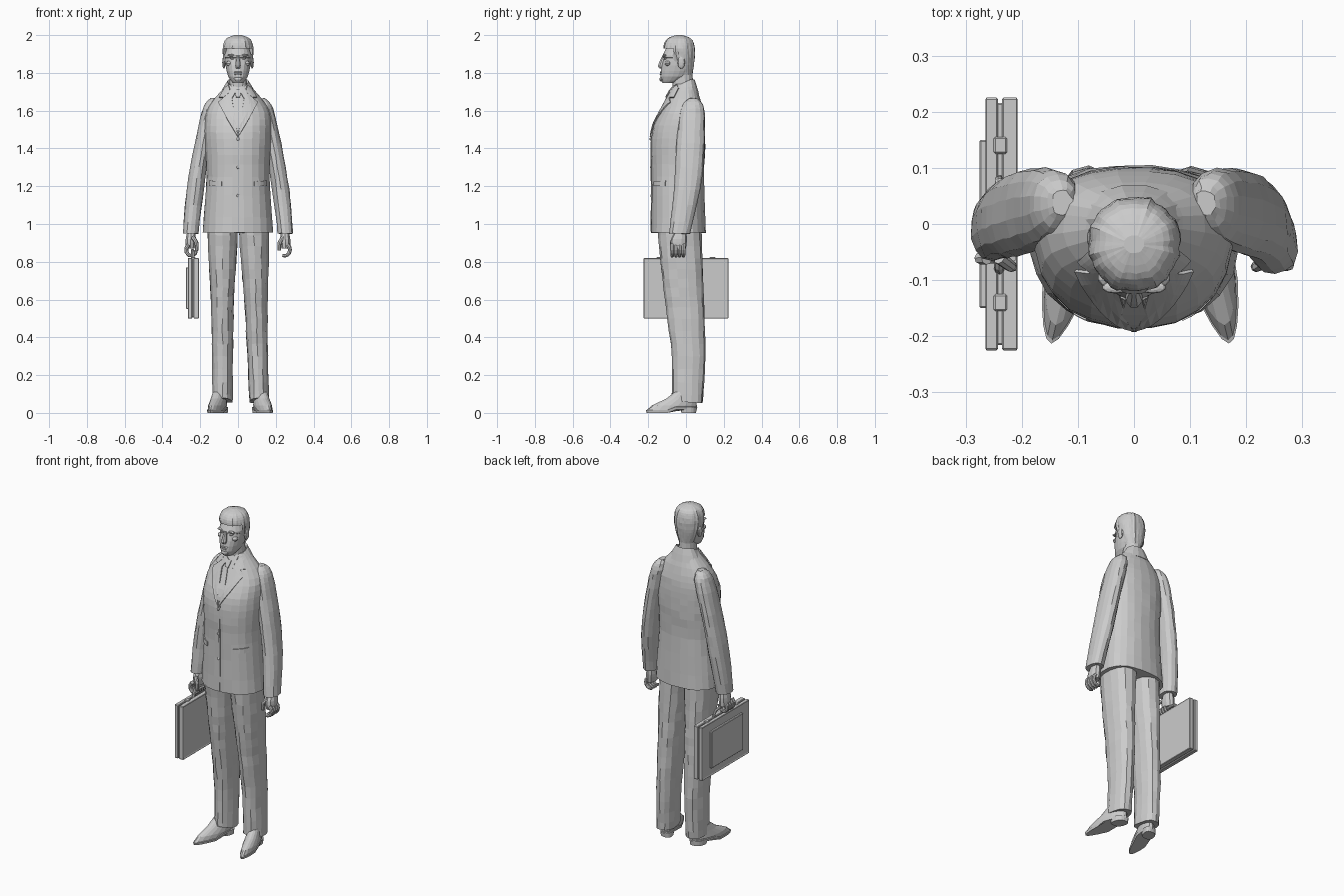
import bpy, bmesh, math, random
from mathutils import Vector

random.seed(4)
if "Cube" in bpy.data.objects:
    bpy.data.objects.remove(bpy.data.objects["Cube"], do_unlink=True)

shade = (0.6, 0.6, 0.6, 1)
grey = bpy.data.materials.new("matte_grey")
grey.use_nodes = True
grey.diffuse_color = shade
grey.node_tree.nodes["Principled BSDF"].inputs["Base Color"].default_value = shade


def finish(name, bm):
    bmesh.ops.recalc_face_normals(bm, faces=bm.faces)
    mesh = bpy.data.meshes.new(name)
    bm.to_mesh(mesh)
    bm.free()
    mesh.materials.append(grey)
    ob = bpy.data.objects.new(name, mesh)
    bpy.context.collection.objects.link(ob)
    return ob


def spline(rows, steps):
    """Smooth curve through the given rows of numbers."""
    rows = [Vector(row) for row in rows]
    padded = [rows[0]] + rows + [rows[-1]]
    result = []
    for a, b, c, d in zip(padded, padded[1:], padded[2:], padded[3:]):
        for step in range(steps):
            t = step / steps
            bend = (2 * a - 5 * b + 4 * c - d) * t * t + (3 * b - a - 3 * c + d) * t ** 3
            result.append(b + ((c - a) * t + bend) / 2)
    return result + [rows[-1]]


def skin(name, loops, keep=None):
    """Join matching loops of points into a capped surface."""
    bm = bmesh.new()
    loops = [[bm.verts.new(point) for point in loop] for loop in loops]
    for low, high in zip(loops, loops[1:]):
        for k in range(len(low)):
            bm.faces.new((low[k - 1], low[k], high[k], high[k - 1]))
    bm.faces.new(loops[0])
    bm.faces.new(loops[-1])
    if keep:
        unwanted = [face for face in bm.faces if not keep(face.calc_center_median())]
        bmesh.ops.delete(bm, geom=unwanted, context="FACES")
    return finish(name, bm)


def loft(name, rings, sides=16, power=2.2, middle=0.5, steps=3, wrinkle=0.0, ridge=0.0, move=Vector, keep=None):
    """Stack rounded outlines, each given as height, half width, front and back."""
    waves = [random.uniform(-ridge, ridge) for _ in range(sides)]
    loops = []
    for z, half, front, back in spline(rings, steps):
        centre, loop = front + (back - front) * middle, []
        for k in range(sides):
            angle = math.tau * (k + 0.5) / sides
            c, s = math.cos(angle), math.sin(angle)
            depth = back - centre if s > 0 else centre - front
            swell = 1 + waves[k] + random.uniform(-ridge, ridge) / 2
            x = swell * half * math.copysign(abs(c) ** (2 / power), c)
            y = centre + swell * depth * math.copysign(abs(s) ** (2 / power), s)
            crumple = Vector([random.uniform(-wrinkle, wrinkle) for _ in range(3)])
            loop.append(move(Vector((x, y, z)) + crumple))
        loops.append(loop)
    return skin(name, loops, keep)


def tube(name, path, radius, sides=8):
    """Tapered round tube along a path."""
    loops, across = [], None
    for i, point in enumerate(path):
        along = (path[min(i + 1, len(path) - 1)] - path[max(i - 1, 0)]).normalized()
        across = (across - along * across.dot(along)).normalized() if across else along.orthogonal().normalized()
        other, width = along.cross(across), radius * (1 - 0.3 * i / len(path))
        angles = [math.tau * k / sides for k in range(sides)]
        loops.append([point + width * (across * math.cos(a) + other * math.sin(a)) for a in angles])
    return skin(name, loops)


def box(name, centre, size, inset=0):
    """Bevelled box, with an optional sunken panel on the side facing +x or -x."""
    bm = bmesh.new()
    bmesh.ops.create_cube(bm, size=1)
    for vert in bm.verts:
        vert.co = Vector(centre) + vert.co * Vector(size)
    if inset:
        panel = [face for face in bm.faces if face.normal.x * inset > 0.9]
        bmesh.ops.inset_region(bm, faces=panel, thickness=0.012, depth=-0.004)
    ob = finish(name, bm)
    edge = ob.modifiers.new("edge", "BEVEL")
    edge.width, edge.segments = 0.003, 1


def blob(name, centre, size):
    bm = bmesh.new()
    bmesh.ops.create_uvsphere(bm, u_segments=10, v_segments=6, radius=1)
    for vert in bm.verts:
        vert.co = Vector(centre) + Vector([a * b for a, b in zip(vert.co, size)])
    return finish(name, bm)


def on_jacket(x, z, lift):
    hit, place, normal, index = jacket.ray_cast((x, -1, z), (0, 1, 0))
    return Vector((x, (place.y if hit else -0.06) - lift, z))


def cloth_plate(name, outline, lift, side=1):
    """Thin plate drawn in x and z, laid on the front of the jacket."""
    bm = bmesh.new()
    bm.faces.new([bm.verts.new((side * x, 0, z)) for x, z in outline])
    bmesh.ops.triangulate(bm, faces=bm.faces)
    bmesh.ops.subdivide_edges(bm, edges=bm.edges, cuts=3, use_grid_fill=True)
    for vert in bm.verts:
        vert.co = on_jacket(vert.co.x, vert.co.z, lift)
    cloth = finish(name, bm).modifiers.new("cloth", "SOLIDIFY")
    cloth.thickness, cloth.offset = 0.006, 0


# Jacket body and standing collar
jacket = loft("jacket", [(.955, .188, -.185, .105), (1.25, .167, -.182, .096), (1.41, .173, -.187, .102),
                         (1.52, .176, -.172, .1), (1.62, .157, -.12, .087), (1.74, .058, -.06, .05)],
              sides=24, power=2.3, middle=.58, wrinkle=.0015)
bpy.context.view_layer.update()
loft("jacket_collar", [(1.69, .1, -.09, .07), (1.765, .056, -.05, .046), (1.74, .05, -.045, .04)], steps=2,
     move=lambda v: v + Vector((0, 0, min(0, v.y / 2 - .01))))

# Shirt front, tie, buttons, lapels and pockets
cloth_plate("shirt_front", [(-.05, 1.735), (0, 1.48), (.05, 1.735)], .001)
cloth_plate("tie_blade", [(0, 1.69), (-.022, 1.56), (0, 1.48), (.022, 1.56)], .006)
cloth_plate("tie_knot", [(-.018, 1.71), (-.01, 1.67), (.01, 1.67), (.018, 1.71)], .012)
cloth_plate("jacket_front_edge", [(0, 1.47), (0, .96), (.01, .96), (.01, 1.47)], .002)
for height in (1.45, 1.3, 1.15):
    blob("jacket_button", on_jacket(0, height, .004), (.008, .005, .008))
for s, side in ((1, "left"), (-1, "right")):
    cloth_plate(side + "_lapel", [(.04, 1.715), (0, 1.46), (.06, 1.56), (.105, 1.645), (.08, 1.665)], .007, s)
    cloth_plate(side + "_collar_leaf", [(.05, 1.735), (.04, 1.7), (.075, 1.67), (.1, 1.67), (.07, 1.72)], .008, s)
    cloth_plate(side + "_shirt_collar", [(.046, 1.74), (.006, 1.71), (.034, 1.66)], .008, s)
    cloth_plate(side + "_pocket_flap", [(.085, 1.225), (.15, 1.23), (.15, 1.2), (.085, 1.2)], .004, s)

for s, side in ((1, "left"), (-1, "right")):
    # Sleeve, curving out from the shoulder
    def hang(v):
        drop = v.z - .95
        swing = .08 * max(0, 1.25 - v.z) if s < 0 else 0
        return Vector((s * (v.x + .25 - .07 * drop - .14 * drop ** 2), v.y + swing, v.z))

    loft(side + "_sleeve", [(.95, .042, -.09, .02), (1.18, .046, -.065, .074), (1.36, .045, -.054, .094),
                            (1.55, .045, -.04, .1), (1.63, .04, -.02, .09), (1.665, .018, .015, .06)],
         sides=14, wrinkle=.002, move=hang)

    # Hand with curled fingers; the right one grips further round
    loft(side + "_hand", [(.87, .024, -.08, 0), (.92, .028, -.08, .005), (.97, .02, -.05, 0)], sides=10,
         move=lambda v: hang(v) - Vector((s * .002, 0, 0)))
    sweep = 3 if s > 0 else 4.2
    for finger in range(4):
        y = -.073 + .02 * finger + (.012 if s < 0 else 0)
        angles = [1 - sweep * step / 6 for step in range(7)]
        tube(side + "_finger", [Vector((s * (.247 + .028 * math.cos(a)), y, .863 + .032 * math.sin(a)))
                                for a in angles], .0115)
    tube(side + "_thumb", spline([(s * .24, -.06, .93), (s * .22, -.075, .9), (s * .218, -.075, .86)], 2), .012)

    # Trouser leg, the left one set slightly wider
    def stand(v):
        centre = .113 - .03 * v.z if s > 0 else .082
        return Vector((s * centre + v.x, v.y, v.z + max(0, -v.y) * .3 * (v.z < .08)))

    loft(side + "_trouser_leg", [(.055, .053, -.075, .088), (.3, .056, -.075, .102), (.56, .061, -.106, .097),
                                 (.76, .072, -.13, .088), (.98, .083, -.15, .08)],
         sides=14, steps=4, wrinkle=.0025, move=stand)

    # Pointed shoe turned outwards, with a raised arch and a heel
    def turn(v):
        taper = 1 + 2.3 * min(0, v.y + .06)
        arch = .018 if v.z < .02 and v.y > -.08 else 0
        return Vector(((.118 if s > 0 else -.096) + v.x * taper - s * v.y * .24, v.y, v.z + arch))

    loft(side + "_shoe", [(0, .045, -.208, .058), (.014, .048, -.213, .06), (.016, .044, -.207, .057),
                          (.04, .044, -.18, .057), (.075, .038, -.105, .053), (.11, .034, -.06, .05)],
         sides=18, power=2, steps=1, move=turn)
    loft(side + "_heel", [(0, .036, -.025, .054), (.03, .038, -.03, .057)], power=2.6, steps=1,
         move=lambda v: turn(v) if v.z > .02 else Vector((turn(v).x, v.y, v.z)))

# Briefcase with two shells, a raised panel, latches and a handle
box("case_inner_shell", (-.221, 0, .66), (.029, .45, .32), inset=1)
box("case_outer_shell", (-.254, 0, .66), (.024, .45, .32), inset=-1)
box("case_core", (-.238, 0, .66), (.02, .432, .304))
box("case_raised_panel", (-.268, 0, .66), (.015, .3, .22))
for y in (-.14, .14):
    box("case_latch", (-.238, y, .81), (.024, .03, .03))
tube("case_handle", spline([(-.24, -.08, .81), (-.24, -.06, .855), (-.24, .06, .855), (-.24, .08, .81)], 3), .01)

# Neck and head
loft("neck", [(1.66, .05, -.07, .04), (1.82, .046, -.075, .034)], sides=14, power=2)
loft("head", [(1.747, .028, -.125, -.06), (1.78, .052, -.137, .01), (1.84, .067, -.129, .033),
              (1.878, .07, -.117, .038), (1.893, .073, -.125, .04), (1.985, .04, -.075, .005)],
     sides=20, middle=.55, steps=2)
loft("nose", [(1.822, .011, -.137, -.11), (1.838, .016, -.15, -.11), (1.89, .008, -.126, -.11)], sides=8, power=2)
blob("upper_lip", (0, -.13, 1.803), (.025, .009, .005))
blob("lower_lip", (0, -.13, 1.793), (.021, .01, .006))
blob("chin", (0, -.125, 1.767), (.024, .016, .014))
for s, side in ((1, "left"), (-1, "right")):
    blob(side + "_eye", (s * .03, -.109, 1.875), (.013, .008, .006))
    blob(side + "_brow", (s * .033, -.113, 1.893), (.024, .011, .006))
    blob(side + "_cheekbone", (s * .045, -.095, 1.85), (.02, .018, .014))
    blob(side + "_ear", (s * .075, -.025, 1.856), (.009, .02, .034))


# Combed hair, trimmed along the hairline
def in_hair(point):
    return point.z > (1.925 if point.y < -.065 else 1.855 if point.y < -.01 else 1.79)


loft("hair", [(1.79, .05, -.07, .035), (1.86, .074, -.1, .046), (1.93, .081, -.121, .048),
              (1.98, .063, -.1, .03), (2, .018, -.052, -.02)], sides=44, power=2.1, steps=4, ridge=.03, keep=in_hair)
